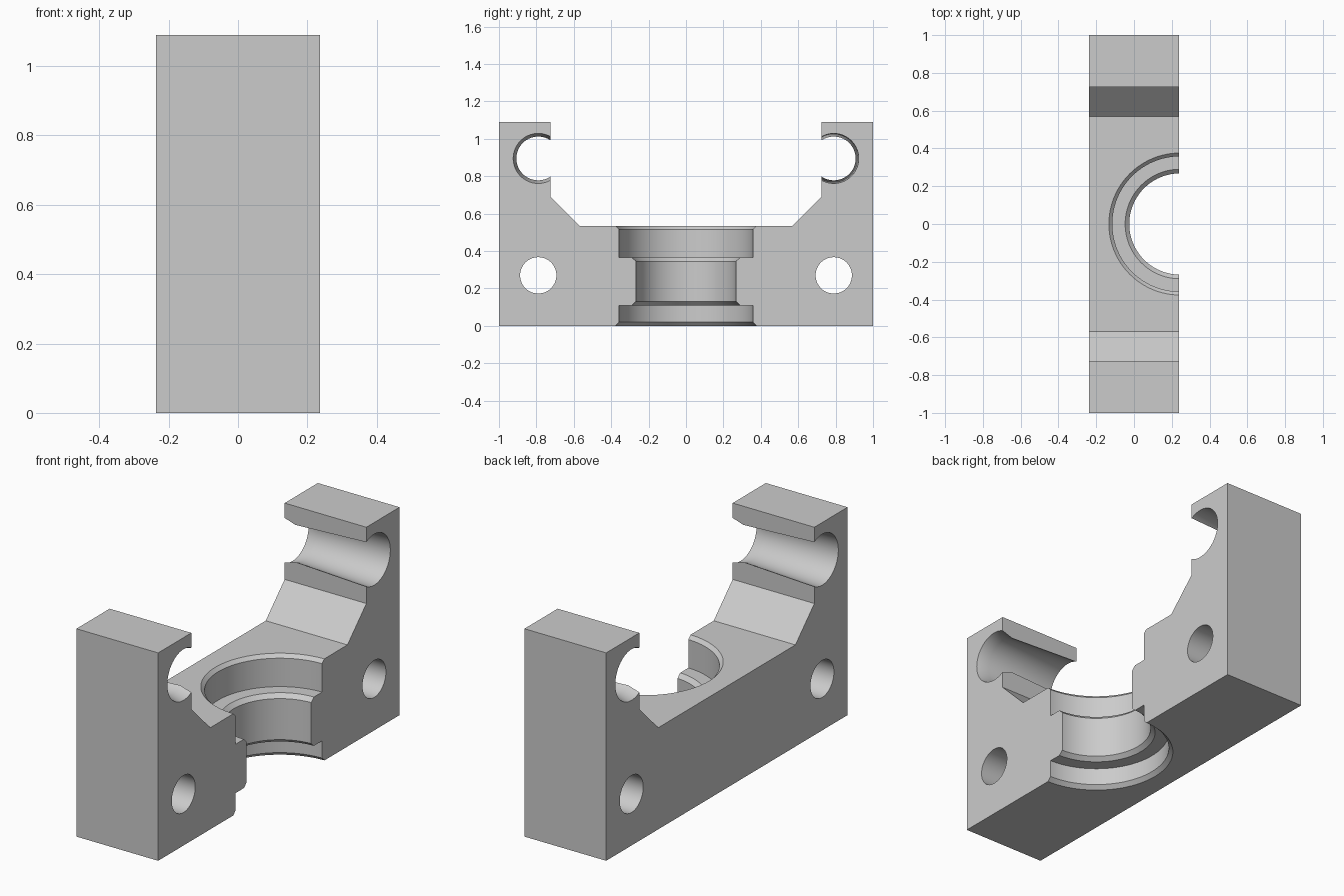
import bpy, bmesh, math
from mathutils import Matrix

cube = bpy.data.objects.get("Cube")
if cube:
    bpy.data.objects.remove(cube, do_unlink=True)

HALF = 0.237      # half thickness of the block
SEGMENTS = 96

grey = bpy.data.materials.new("plain_grey")
grey.use_nodes = True
colour = (0.6, 0.6, 0.6, 1)
grey.diffuse_color = colour
grey.node_tree.nodes["Principled BSDF"].inputs["Base Color"].default_value = colour


def finish(name, bm):
    bmesh.ops.recalc_face_normals(bm, faces=bm.faces)
    mesh = bpy.data.meshes.new(name)
    bm.to_mesh(mesh)
    bm.free()
    mesh.materials.append(grey)
    obj = bpy.data.objects.new(name, mesh)
    bpy.context.collection.objects.link(obj)
    return obj


def lathe(name, profile, matrix):
    """Closed solid of revolution about local z from (radius, height) points."""
    bm = bmesh.new()
    rings = []
    for r, h in profile:
        rings.append([bm.verts.new((r * math.cos(a), r * math.sin(a), h))
                      for a in (2 * math.pi * i / SEGMENTS for i in range(SEGMENTS))])
    for low, high in zip(rings, rings[1:]):
        for i in range(SEGMENTS):
            j = (i + 1) % SEGMENTS
            bm.faces.new((low[i], low[j], high[j], high[i]))
    bm.faces.new(rings[0][::-1])
    bm.faces.new(rings[-1])
    bm.transform(matrix)
    return finish(name, bm)


# Block: mirrored side profile extruded through the thickness
half = [(1, 0), (1, 1.09), (0.725, 1.09), (0.725, 0.69), (0.568, 0.533)]
outline = half + [(-y, z) for y, z in reversed(half)]
bm = bmesh.new()
face = bm.faces.new([bm.verts.new((-HALF, y, z)) for y, z in outline])
extruded = bmesh.ops.extrude_face_region(bm, geom=[face])["geom"]
bmesh.ops.translate(bm, vec=(2 * HALF, 0, 0),
                    verts=[v for v in extruded if isinstance(v, bmesh.types.BMVert)])
block = finish("bearing_block", bm)

# Stepped, chamfered half bore on the +x face
bore = [(0.398, -0.02), (0.358, 0.02), (0.358, 0.11), (0.29, 0.11), (0.268, 0.13),
        (0.268, 0.345), (0.29, 0.366), (0.358, 0.366), (0.358, 0.515), (0.394, 0.551)]
cutters = [lathe("bore_cutter", bore, Matrix.Translation((0.243, 0, 0)))]

# Flared rod clips and plain bolt holes at both ends
clip = [(0.138, -HALF - 0.015), (0.117, -HALF + 0.062), (0.134, HALF + 0.015)]
bolt = [(0.097, -HALF - 0.05), (0.097, HALF + 0.05)]
along_x = Matrix.Rotation(math.pi / 2, 4, 'Y')
for end, turn in (("back", 0), ("front", math.pi)):
    place = Matrix.Rotation(turn, 4, 'Z')
    cutters.append(lathe(end + "_clip_cutter", clip,
                         place @ Matrix.Translation((0, 0.79, 0.895)) @ along_x))
    cutters.append(lathe(end + "_bolt_cutter", bolt,
                         place @ Matrix.Translation((0, 0.79, 0.27)) @ along_x))

bpy.ops.object.select_all(action='DESELECT')
bpy.context.view_layer.objects.active = block
block.select_set(True)
for cutter in cutters:
    mod = block.modifiers.new(cutter.name, 'BOOLEAN')
    mod.operation = 'DIFFERENCE'
    mod.solver = 'EXACT'
    mod.object = cutter
    bpy.ops.object.modifier_apply(modifier=mod.name)
for cutter in cutters:
    bpy.data.objects.remove(cutter, do_unlink=True)

bpy.ops.object.shade_smooth_by_angle(angle=math.radians(25))
